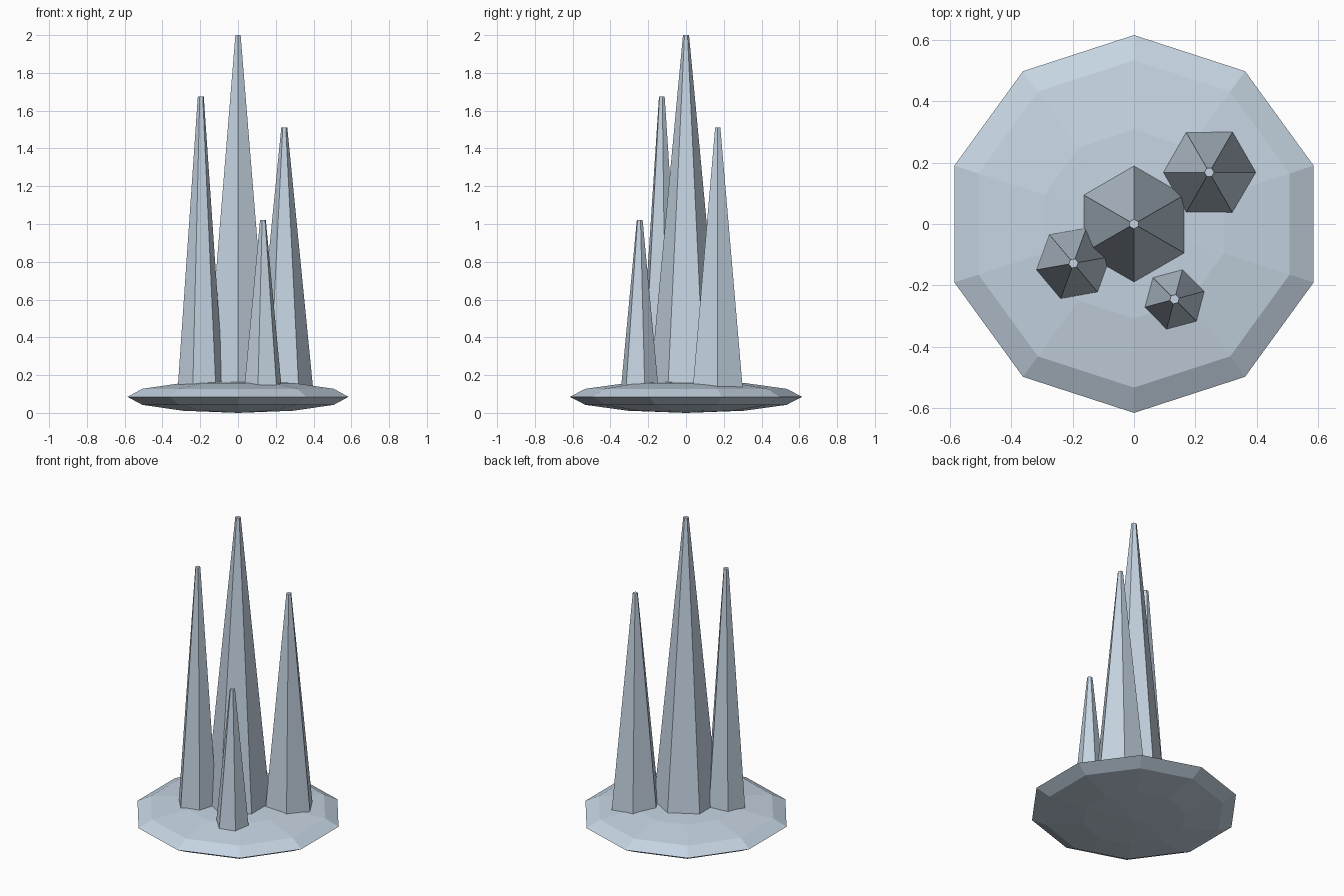
import bpy
import bmesh
from math import sin, cos, radians

cube = bpy.data.objects.get("Cube")
if cube:
    bpy.data.objects.remove(cube, do_unlink=True)

ice = bpy.data.materials.new("pale_ice_blue")
ice.use_nodes = True
colour = (0.56, 0.66, 0.76, 1)
ice.diffuse_color = colour
ice.node_tree.nodes["Principled BSDF"].inputs["Base Color"].default_value = colour


def loft(name, sides, profile, turn, centre=(0, 0)):
    """Stack flat-sided rings given as (radius, height); zero radius is a pole."""
    bm = bmesh.new()
    rings = []
    for radius, z in profile:
        angles = [radians(turn + 360 * i / sides) for i in range(sides)]
        rings.append([bm.verts.new((radius * cos(a), radius * sin(a), z)) for a in angles])
    for low, high in zip(rings, rings[1:]):
        for i in range(sides):
            j = (i + 1) % sides
            bm.faces.new((low[i], low[j], high[j], high[i]))
    bm.faces.new(rings[0][::-1])
    bm.faces.new(rings[-1])
    # Collapse the poles to single points
    bmesh.ops.remove_doubles(bm, verts=bm.verts, dist=0.0001)
    bmesh.ops.recalc_face_normals(bm, faces=bm.faces)
    mesh = bpy.data.meshes.new(name)
    bm.to_mesh(mesh)
    bm.free()
    mesh.materials.append(ice)
    obj = bpy.data.objects.new(name, mesh)
    obj.location = (*centre, 0)
    bpy.context.collection.objects.link(obj)
    return obj


# Base: a flattened ten-sided ball
BASE_RADIUS, BASE_HALF = 0.615, 0.085
base_profile = [(BASE_RADIUS * cos(radians(a)), BASE_HALF * (1 + sin(radians(a))))
                for a in range(-90, 91, 30)]
loft("base", 10, base_profile, 18)

# Spires: name, centre, foot radius, top height, turn
spires = [
    ("main_spire", (0, 0), 0.196, 2.0, 30),
    ("back_left_spire", (0.245, 0.168), 0.157, 1.51, 0),
    ("front_right_spire", (-0.197, -0.128), 0.127, 1.675, 10),
    ("front_left_spire", (0.132, -0.245), 0.107, 1.02, 15),
]
for name, centre, foot, top, turn in spires:
    loft(name, 6, [(foot, BASE_HALF), (0.016, top)], turn, centre)
